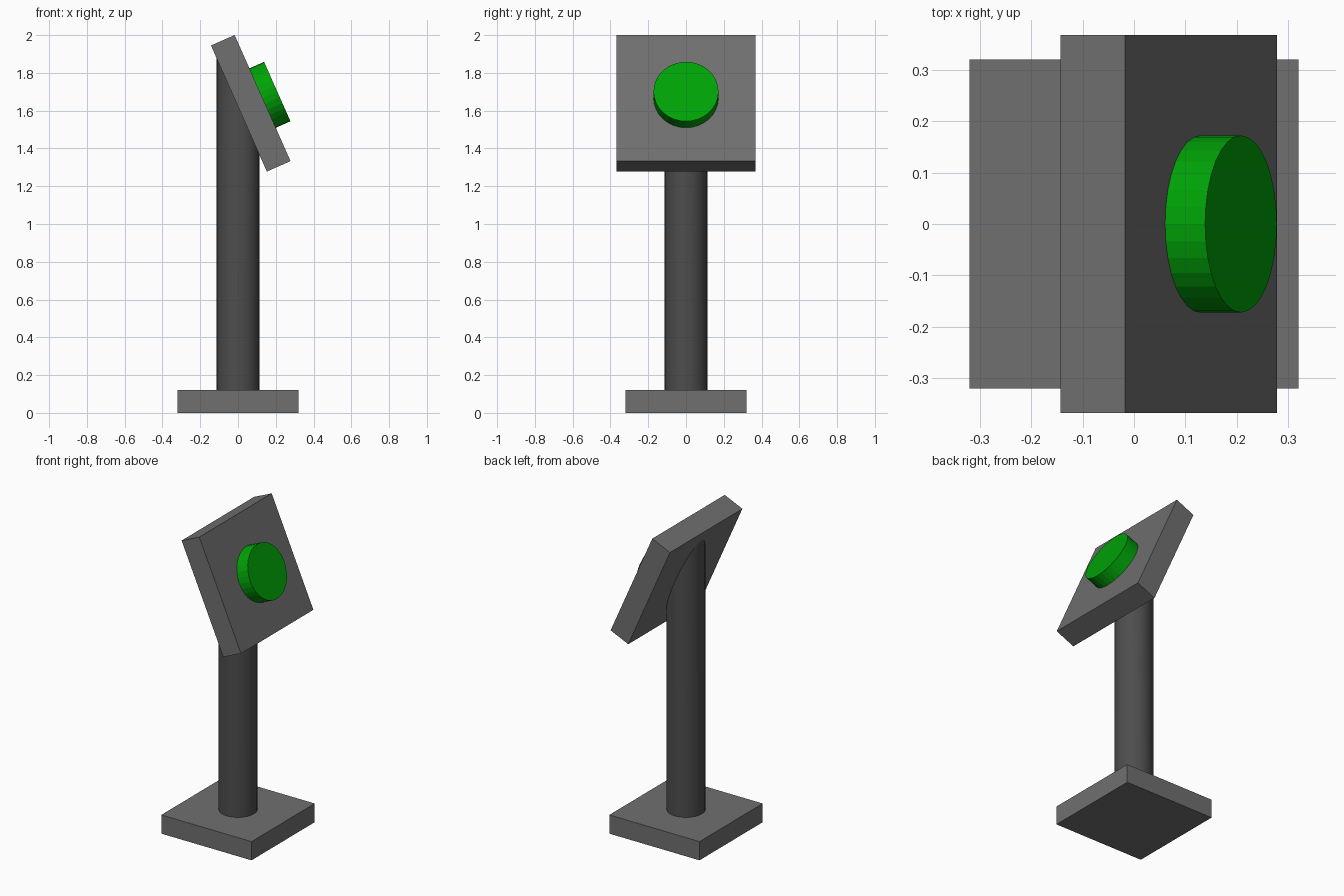
import bpy, bmesh, math
from mathutils import Matrix, Vector

if "Cube" in bpy.data.objects:
    bpy.data.objects.remove(bpy.data.objects["Cube"])

TILT = math.radians(23.9)
NORMAL = Vector((math.cos(TILT), 0, math.sin(TILT)))   # panel facing direction
PANEL_C = Vector((0.0675, 0, 1.639))
PANEL_T = 0.137
SPIN = Matrix.Rotation(math.pi / 2 - TILT, 4, 'Y')     # turns local z onto NORMAL


def material(name, rgb):
    m = bpy.data.materials.new(name)
    m.diffuse_color = (*rgb, 1)
    m.use_nodes = True
    m.node_tree.nodes["Principled BSDF"].inputs["Base Color"].default_value = m.diffuse_color
    return m


GREY = material("grey", (0.16, 0.16, 0.16))
DARK = material("dark_grey", (0.075, 0.075, 0.075))
GREEN = material("green", (0.0, 0.36, 0.002))


def add(name, bm, mat):
    me = bpy.data.meshes.new(name)
    bm.to_mesh(me)
    bm.free()
    me.materials.append(mat)
    ob = bpy.data.objects.new(name, me)
    bpy.context.collection.objects.link(ob)
    return ob


def box(name, size, matrix, mat):
    bm = bmesh.new()
    bmesh.ops.create_cube(bm, size=1, matrix=matrix @ Matrix.Diagonal((*size, 1)))
    return add(name, bm, mat)


def cylinder(radius, depth, matrix, sides=32):
    bm = bmesh.new()
    bmesh.ops.create_cone(bm, cap_ends=True, segments=sides, radius1=radius,
                          radius2=radius, depth=depth, matrix=matrix)
    return bm


# Square foot plate
box("base_plate", (0.64, 0.64, 0.12), Matrix.Translation((0, 0, 0.06)), GREY)

# Round post, its top mitred to meet the back of the tilted panel
bm = cylinder(0.113, 1, Matrix.Translation((0, 0, 0.62)))
back = PANEL_C - NORMAL * (PANEL_T / 2 - 0.004)
for v in bm.verts:
    if v.co.z > 0.5:
        v.co.z = back.z - (v.co.x - back.x) * NORMAL.x / NORMAL.z
post = add("post", bm, DARK)
bpy.context.view_layer.objects.active = post
post.select_set(True)
bpy.ops.object.shade_smooth_by_angle(angle=math.radians(20))

# Tilted square panel
box("panel", (0.73, 0.734, PANEL_T), Matrix.Translation(PANEL_C) @ SPIN, GREY)

# Round green button on the panel face
c = PANEL_C + NORMAL * (PANEL_T / 2 + 0.0375)
add("button", cylinder(0.172, 0.095, Matrix.Translation(c) @ SPIN), GREEN)
